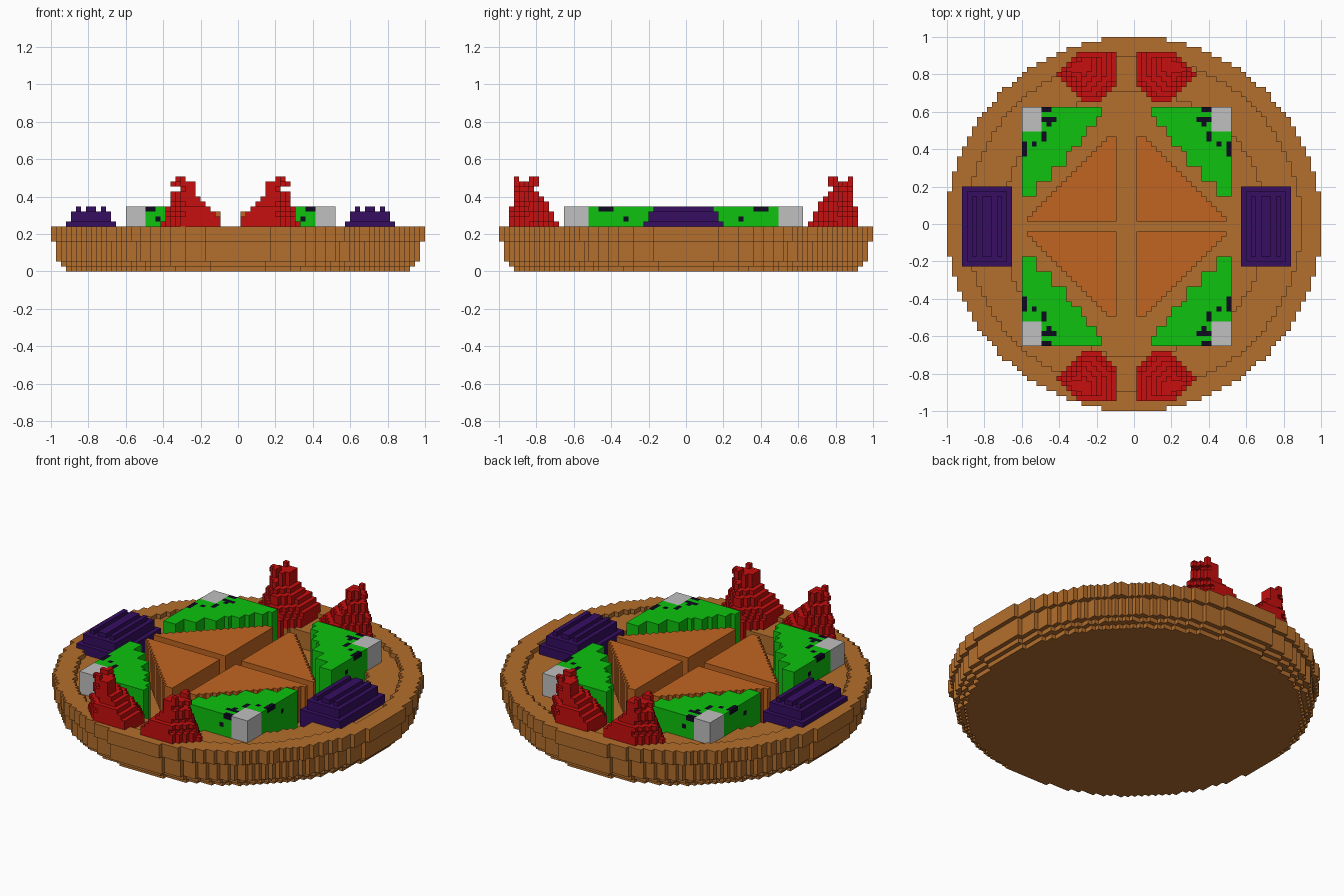
import bpy, bmesh, math

if "Cube" in bpy.data.objects:
    bpy.data.objects.remove(bpy.data.objects["Cube"], do_unlink=True)

N = 75                # blocks across the plate
V = 2 / N             # block size
MID = N / 2


def material(name, rgb):
    lin = [(c / 255 / 12.92) if c < 11 else ((c / 255 + 0.055) / 1.055) ** 2.4 for c in rgb]
    m = bpy.data.materials.new(name)
    m.use_nodes = True
    m.diffuse_color = (*lin, 1)
    m.node_tree.nodes["Principled BSDF"].inputs["Base Color"].default_value = (*lin, 1)
    return m


BROWN = material("plate_brown", (180, 110, 45))
ORANGE = material("slice_orange", (193, 101, 33))
GREEN = material("leaf_green", (14, 194, 14))
BLACK = material("spot_black", (12, 10, 30))
GREY = material("corner_grey", (192, 192, 192))
RED = material("garnish_red", (198, 14, 14))
PURPLE = material("side_purple", (54, 13, 96))

# Six block sides: outward direction and corner offsets
SIDES = [((1, 0, 0), ((1, 0, 0), (1, 1, 0), (1, 1, 1), (1, 0, 1))),
         ((-1, 0, 0), ((0, 0, 0), (0, 0, 1), (0, 1, 1), (0, 1, 0))),
         ((0, 1, 0), ((0, 1, 0), (0, 1, 1), (1, 1, 1), (1, 1, 0))),
         ((0, -1, 0), ((0, 0, 0), (1, 0, 0), (1, 0, 1), (0, 0, 1))),
         ((0, 0, 1), ((0, 0, 1), (1, 0, 1), (1, 1, 1), (0, 1, 1))),
         ((0, 0, -1), ((0, 0, 0), (0, 1, 0), (1, 1, 0), (1, 0, 0)))]


def build(name, cells, mats):
    """Mesh the outer skin of a set of blocks; cells maps (i, j, k) to a material slot."""
    bm = bmesh.new()
    verts = {}

    def vert(p):
        if p not in verts:
            verts[p] = bm.verts.new(((p[0] - MID) * V, (p[1] - MID) * V, p[2] * V))
        return verts[p]

    for (i, j, k), slot in cells.items():
        for (a, b, c), corners in SIDES:
            if (i + a, j + b, k + c) not in cells:
                f = bm.faces.new([vert((i + x, j + y, k + z)) for x, y, z in corners])
                f.material_index = slot
    me = bpy.data.meshes.new(name)
    bm.to_mesh(me)
    bm.free()
    for m in mats:
        me.materials.append(m)
    ob = bpy.data.objects.new(name, me)
    bpy.context.collection.objects.link(ob)
    return ob


def radius(i, j):
    return math.hypot(i + 0.5 - MID, j + 0.5 - MID)


def floor(i, j):
    """Height of the plate surface in blocks: pit, terrace, rim."""
    r = radius(i, j)
    return 4 if r < 26.5 else 8 if r < 33.5 else 9


def mirrored(name, cells, mats, both=True):
    """Copy back-right blocks to the other quarters, around x = 36, y = 37."""
    for fb, fb_name in ((0, "back"), (1, "front"))[:2 if both else 1]:
        for lr, lr_name in ((0, "right"), (1, "left")):
            part = {(71 - i if lr else i, 73 - j if fb else j, k): s
                    for (i, j, k), s in cells.items()}
            part = {c: s for c, s in part.items() if c[2] >= floor(c[0], c[1])}
            label = f"{name}_{fb_name}_{lr_name}" if both else f"{name}_{lr_name}"
            build(label, part, mats)


# Round plate with stepped foot, rim, terrace and sunken middle
outer = [34.5, 35.5] + [36.5] * 4 + [37.5] * 3
build("plate", {(i, j, k): 0 for k in range(9) for i in range(N) for j in range(N)
                if radius(i, j) < outer[k] and k < floor(i, j)}, [BROWN])

# Four triangular slices around a cross-shaped gap
mirrored("slice", {(33 - u, 38 + w, k): 0 for u in range(18) for w in range(17)
                   for k in range(4, 12) if w < 17 - u * 17 / 18}, [ORANGE])

# Green wedges with a stepped inner edge and dark spots
spots = {(4, 0), (5, 0), (4, 2), (5, 2), (6, 2), (5, 3), (4, 5), (4, 6), (2, 7),
         (0, 7), (0, 8), (0, 9)}
wedge = {}
for a in range(16):
    for b in range(18):
        inside = b < 18 - (a // 3) * 3 * 17 / 16 and a < 16 - (b // 2) * 2 * 0.75
        if not inside or (a < 4 and b < 5):
            continue
        for k in range(4, 13):
            dark = (k == 12 and (a, b) in spots) or (a, b, k) in ((6, 0, 10), (0, 12, 10))
            wedge[15 + a, 60 - b, k] = int(dark)
mirrored("green_wedge", wedge, [GREEN, BLACK])

# Pale block in the outer corner of each wedge
mirrored("corner_block", {(15 + a, 60 - b, k): 0 for a in range(4) for b in range(5)
                          for k in range(8, 13)}, [GREY])

# Red garnish: tapering layers (u from the middle gap, w from the outer edge)
layers = {9: (0, 12, 0, 10), 10: (0, 12, 0, 9), 11: (1, 11, 0, 9), 12: (2, 11, 0, 8),
          13: (3, 10, 1, 8), 14: (4, 10, 1, 7), 15: (5, 10, 1, 6), 16: (5, 9, 1, 5),
          17: (5, 10, 1, 6)}
garnish = {}
for k in range(4, 18):
    u0, u1, w0, w1 = layers[max(k, 9)]
    cut = (u1 - u0) * 0.4
    for u in range(u0, u1):
        for w in range(w0, w1):
            left, right, out, inn = u - u0, u1 - 1 - u, w - w0, w1 - 1 - w
            if right + inn >= cut and right + out >= cut * 0.8 and left + inn >= cut * 0.6:
                garnish[33 - u, 71 - w, k] = 0
# Two prongs on the tip
for u, w in ((7, 1), (7, 4), (7, 5), (8, 4)):
    for k in (17, 18):
        garnish[33 - u, 71 - w, k] = 0
mirrored("red_garnish", garnish, [RED])

# Purple side pieces: stepped block with three ridges on top
side = {}
for a in range(10):
    for b in range(16):
        inset = min(a, 9 - a, b, 15 - b)
        top = 10 if inset == 0 else 12
        if inset >= 2 and a not in (3, 6):
            top = 13
        for k in range(4, top):
            side[3 + a, 29 + b, k] = 0
mirrored("purple_side", side, [PURPLE], both=False)
